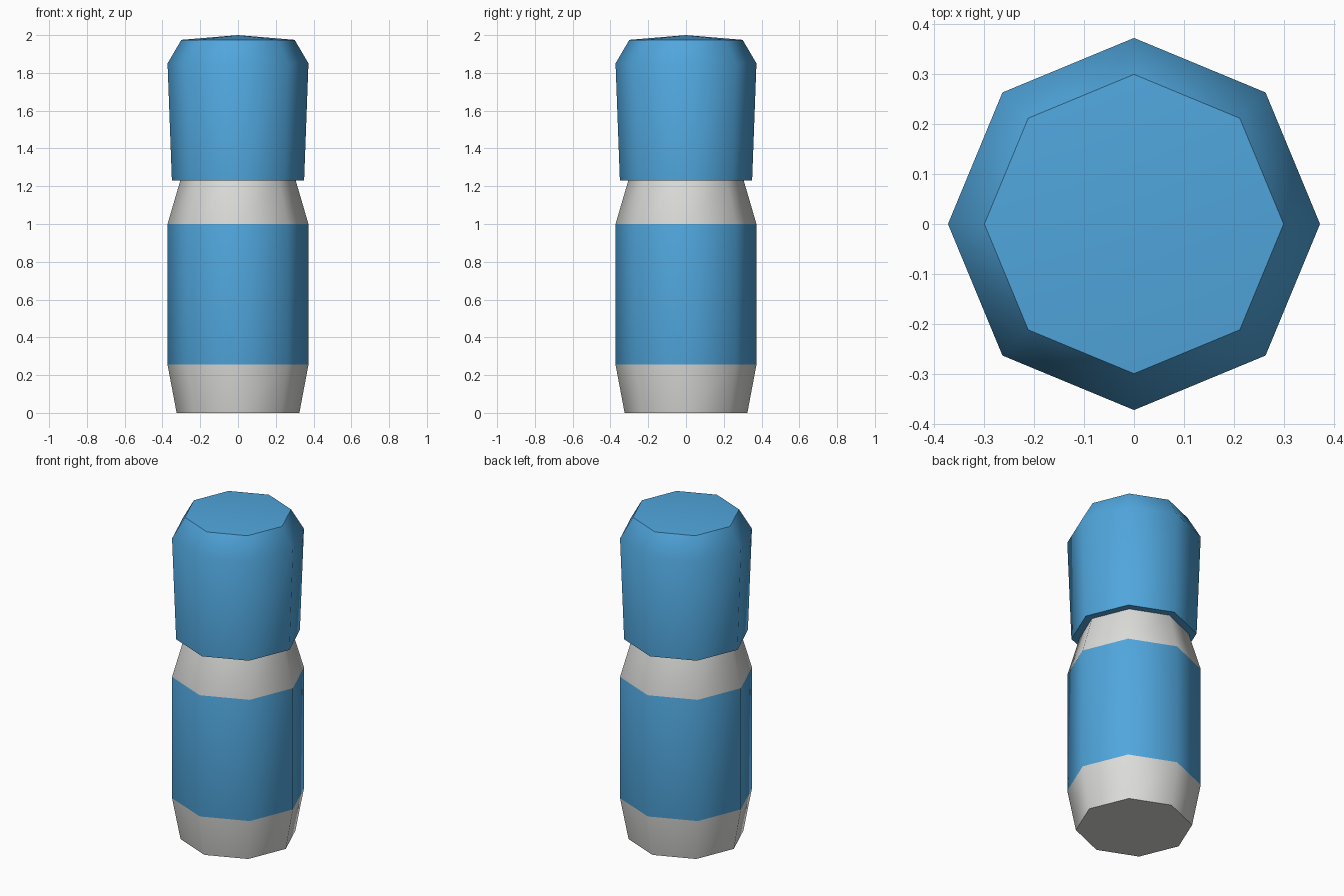
import bpy, bmesh, math

if "Cube" in bpy.data.objects:
    bpy.data.objects.remove(bpy.data.objects["Cube"])

SIDES = 8


def material(name, rgb):
    m = bpy.data.materials.new(name)
    m.diffuse_color = (*rgb, 1.0)
    m.use_nodes = True
    m.node_tree.nodes["Principled BSDF"].inputs["Base Color"].default_value = m.diffuse_color
    return m


blue = material("blue", (0.08, 0.38, 0.72))
grey = material("light grey", (0.71, 0.71, 0.69))


def lathe(name, profile, materials, top_z=None, rule=None):
    """Stack octagon rings from (radius, z) pairs; optional raised centre on top."""
    bm = bmesh.new()
    rings = []
    for r, z in profile:
        rings.append([bm.verts.new((r * math.cos(i * math.tau / SIDES),
                                    r * math.sin(i * math.tau / SIDES), z))
                      for i in range(SIDES)])
    for a, b in zip(rings, rings[1:]):
        for i in range(SIDES):
            j = (i + 1) % SIDES
            bm.faces.new((a[i], a[j], b[j], b[i]))
    bm.faces.new(rings[0][::-1])
    if top_z is None:
        bm.faces.new(rings[-1])
    else:
        tip = bm.verts.new((0, 0, top_z))
        for i in range(SIDES):
            bm.faces.new((rings[-1][i], rings[-1][(i + 1) % SIDES], tip))
    for f in bm.faces:
        if rule:
            f.material_index = rule(f.calc_center_median().z)
    mesh = bpy.data.meshes.new(name)
    bm.to_mesh(mesh)
    bm.free()
    ob = bpy.data.objects.new(name, mesh)
    bpy.context.collection.objects.link(ob)
    for m in materials:
        mesh.materials.append(m)
    # rounded sides, sharp rims
    bpy.ops.object.select_all(action='DESELECT')
    ob.select_set(True)
    bpy.context.view_layer.objects.active = ob
    bpy.ops.object.shade_smooth_by_angle(angle=math.radians(48))
    return ob


# Body: grey base and neck with a blue band between
lathe("body", [(0.325, 0), (0.373, 0.255), (0.373, 1.0), (0.305, 1.232)],
      [grey, blue], rule=lambda z: 1 if 0.255 < z < 1.0 else 0)

# Cap: flared sides, chamfered shoulder, slightly domed top
lathe("cap", [(0.35, 1.23), (0.373, 1.85), (0.30, 1.975)], [blue], top_z=2.0)
